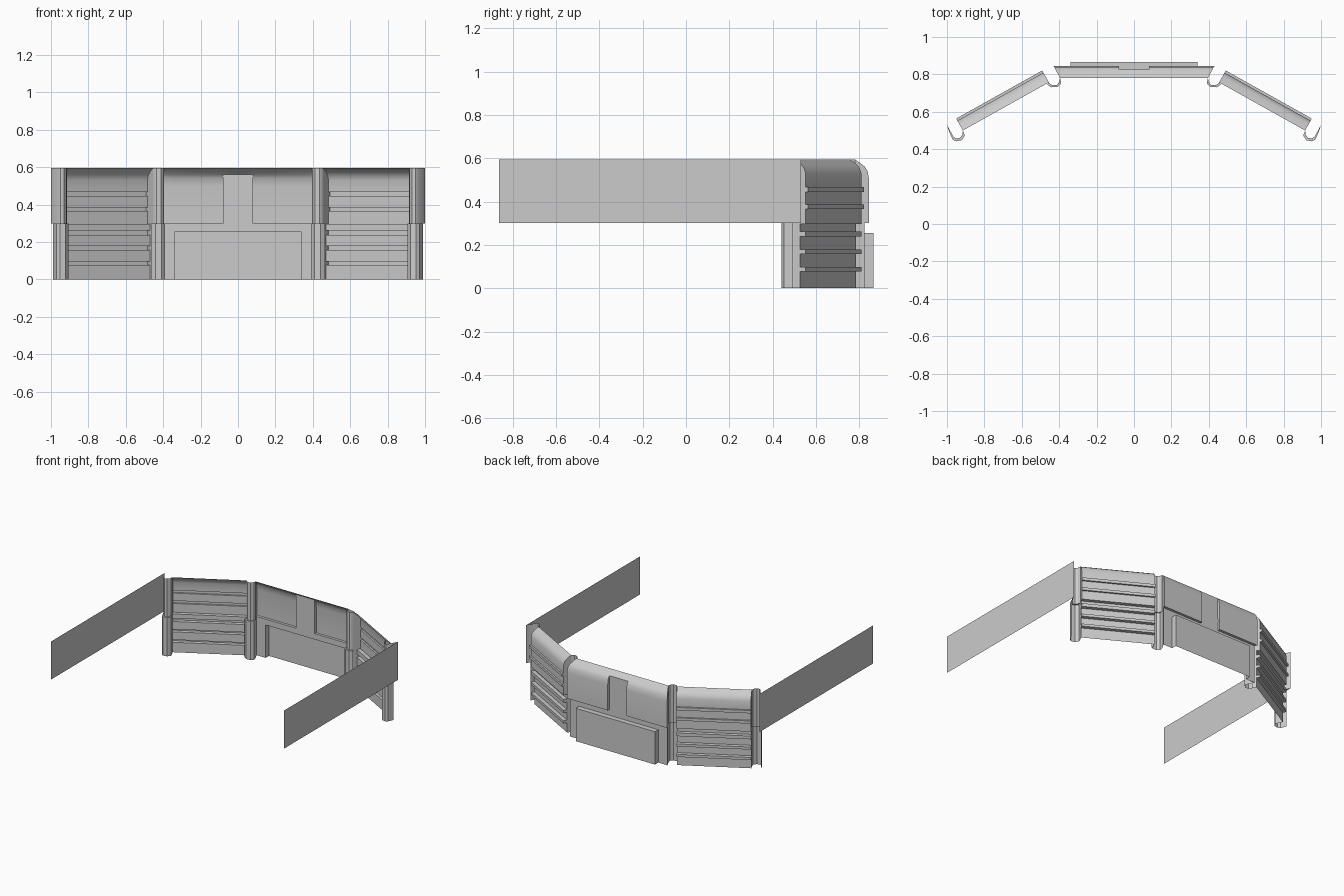
import bpy, bmesh, math
from mathutils import Vector

if "Cube" in bpy.data.objects:
    bpy.data.objects.remove(bpy.data.objects["Cube"])


def finish(name, bm):
    """Weld, orient, smooth by angle and mirror a right-hand half across x = 0."""
    bmesh.ops.remove_doubles(bm, verts=bm.verts, dist=0.0005)
    bmesh.ops.recalc_face_normals(bm, faces=bm.faces)
    me = bpy.data.meshes.new(name)
    bm.to_mesh(me)
    bm.free()
    for p in me.polygons:
        p.use_smooth = True
    me.set_sharp_from_angle(angle=math.radians(28))
    ob = bpy.data.objects.new(name, me)
    bpy.context.collection.objects.link(ob)
    mod = ob.modifiers.new("mirror", 'MIRROR')
    mod.use_clip = True
    mod.merge_threshold = 0.0005
    return ob


def face(bm, pts):
    bm.faces.new([bm.verts.new(p) for p in pts])


def sweep(bm, a, b):
    """Quads joining two matching rows of points."""
    for i in range(len(a) - 1):
        face(bm, [a[i], a[i + 1], b[i + 1], b[i]])


def place(origin, along, outward, s, d, z):
    p = Vector(origin) + Vector(along) * s + Vector(outward) * d
    return (p.x, p.y, z)


# Shared curved top of the walls: (outward depth, height)
def crown(d):
    return [(d, 0.50), (d * 0.9, 0.54), (d * 0.69, 0.562), (0, 0.595)]


# Centre wall: stepped profiles for the strip, the bulged part and the ends
bulge = [(0.085, 0), (0.085, 0.255), (0.045, 0.255)]
upper = [(0.045, 0.30), (0.065, 0.30)] + crown(0.065)
strip = bulge + [(0.045, 0.562), (0, 0.595)]
ends = [(0.045, 0)] + upper


def cpt(s, d, z):
    return place((0, 0.78), (1, 0), (0, 1), s, d, z)


def mitre(d):
    return 0.395 + 0.54 * d


bm = bmesh.new()
for prof, x0, x1 in ((strip, 0, 0.08), (bulge + upper, 0.08, 0.34), (ends, 0.34, None)):
    sweep(bm, [cpt(x0, d, z) for d, z in prof],
          [cpt(mitre(d) if x1 is None else x1, d, z) for d, z in prof])
face(bm, [cpt(0.08, d, z) for d, z in upper[:-1]])                # recess side
face(bm, [cpt(0.34, d, z) for d, z in bulge + [(0.045, 0)]])      # bulge side
face(bm, [cpt(mitre(d), d, z) for d, z in ends + [(0, 0)]])       # end cap
finish("centre_wall", bm)

# Angled side walls with protruding horizontal ribs
start, stop = Vector((0.455, 0.757)), Vector((0.915, 0.50))
length = (stop - start).length
along = (stop - start) / length
outward = Vector((-along.y, along.x))
low, high, low_rib, high_rib = 0.031, 0.06, 0.06, 0.073


def ribs(base, out, spans):
    pts = []
    for z0, z1 in spans:
        pts += [(base, z0), (out, z0), (out, z1), (base, z1)]
    return pts


prof = [(low, 0)]
prof += ribs(low, low_rib, [(0.077, 0.097), (0.158, 0.178), (0.238, 0.263)])
prof += [(low, 0.297), (high, 0.297)]
prof += ribs(high, high_rib, [(0.365, 0.386), (0.445, 0.467)])
prof += [(high, 0.53), (high * 0.85, 0.555), (high * 0.6, 0.572), (0, 0.595)]
bm = bmesh.new()
rows = [[place(start, along, outward, s, d, z) for d, z in prof + [(0, 0)]]
        for s in (0, length)]
sweep(bm, rows[0][:-1], rows[1][:-1])
for r in rows:
    face(bm, r)
finish("side_wall", bm)

# Gutter-shaped posts: wider below, narrower above, with a ledge between
posts = {
    "inner_post": (
        [(0.395, 0.78), (0.389, 0.752), (0.408, 0.733), (0.442, 0.731), (0.464, 0.745), (0.455, 0.757)],
        [(0.395, 0.78), (0.400, 0.758), (0.413, 0.744), (0.436, 0.742), (0.450, 0.75), (0.455, 0.757)]),
    "outer_post": (
        [(0.915, 0.50), (0.905, 0.473), (0.921, 0.448), (0.952, 0.442), (0.970, 0.452), (0.989, 0.495)],
        [(0.915, 0.50), (0.918, 0.477), (0.930, 0.461), (0.950, 0.457), (0.966, 0.468), (1.0, 0.53)]),
}
for name, (lower_path, upper_path) in posts.items():
    bm = bmesh.new()
    levels = [(lower_path, 0), (lower_path, 0.30), (upper_path, 0.30), (upper_path, 0.595)]
    rows = [[(x, y, z) for x, y in path] for path, z in levels]
    bm_rows = zip(rows, rows[1:])
    for a, b in bm_rows:
        sweep(bm, a, b)
    bmesh.ops.dissolve_degenerate(bm, edges=bm.edges, dist=0.0003)
    finish(name, bm)

# Long thin boards running forward from the outer posts
bm = bmesh.new()
face(bm, [(1, -0.864, 0.30), (1, 0.53, 0.30), (1, 0.53, 0.595), (1, -0.864, 0.595)])
finish("side_board", bm)
